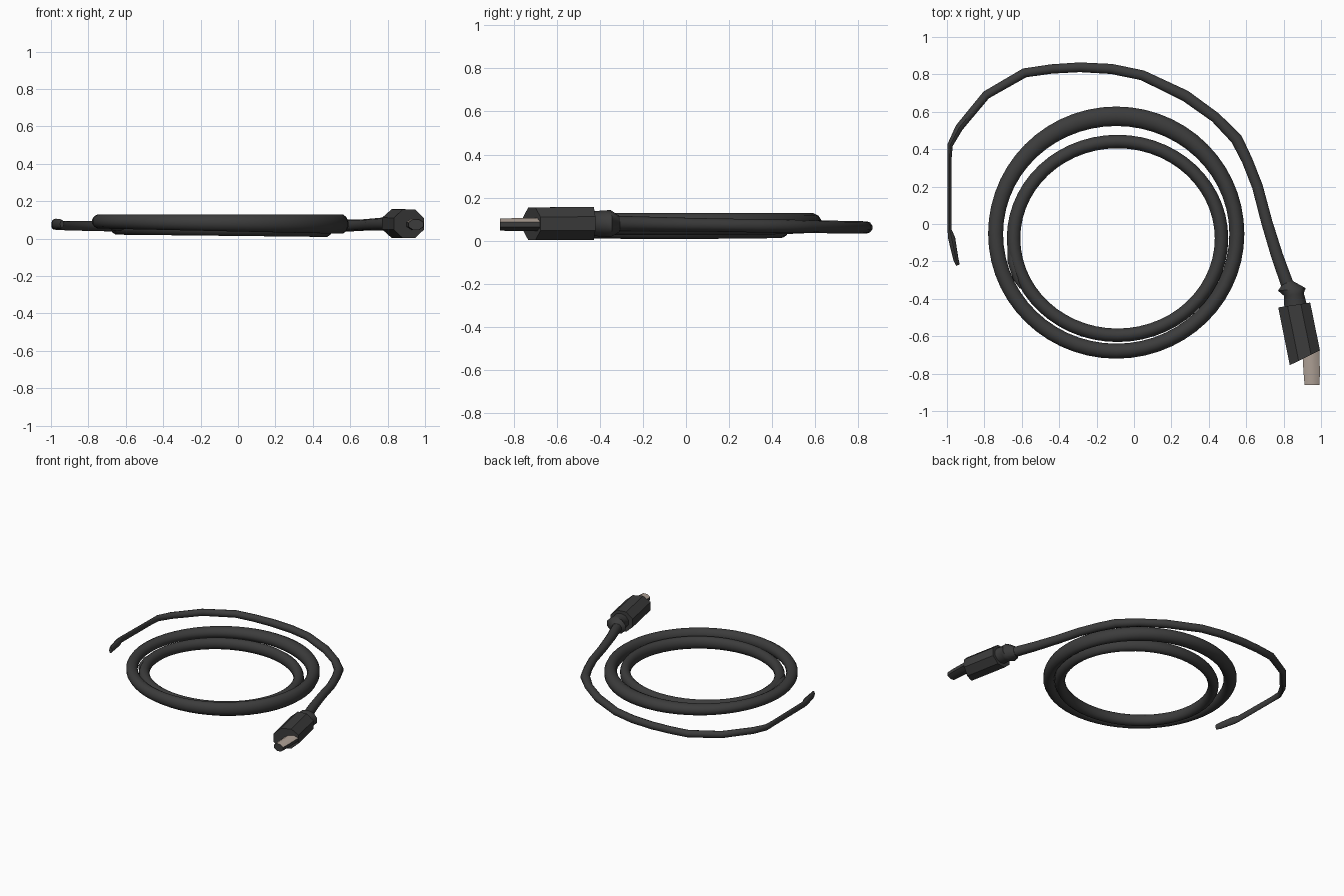
import bpy, bmesh, math
from mathutils import Vector

if "Cube" in bpy.data.objects:
    bpy.data.objects.remove(bpy.data.objects["Cube"])


def material(name, rgb):
    m = bpy.data.materials.new(name)
    m.diffuse_color = (*rgb, 1)
    m.use_nodes = True
    m.node_tree.nodes["Principled BSDF"].inputs["Base Color"].default_value = m.diffuse_color
    return m


BLACK = material("black_rubber", (0.045, 0.045, 0.045))
METAL = material("warm_metal", (0.42, 0.35, 0.30))


def loft(name, sections, sides, closed=False, angle=40):
    """Skin upright oval sections: (centre, horizontal half-width vector, half height)."""
    bm = bmesh.new()
    grow = 1 / math.cos(math.pi / sides)
    rings = []
    for c, w, hz in sections:
        ring = []
        for i in range(sides):
            a = 2 * math.pi * (i + 0.5) / sides
            ring.append(bm.verts.new(c + w * math.cos(a) * grow
                                     + Vector((0, 0, hz * math.sin(a) * grow))))
        rings.append(ring)
    pairs = list(zip(rings, rings[1:]))
    if closed:
        pairs.append((rings[-1], rings[0]))
    else:
        bm.faces.new(rings[0])
        bm.faces.new(rings[-1])
    for a, b in pairs:
        for i in range(sides):
            j = (i + 1) % sides
            bm.faces.new((a[i], a[j], b[j], b[i]))
    bmesh.ops.recalc_face_normals(bm, faces=bm.faces)
    me = bpy.data.meshes.new(name)
    bm.to_mesh(me)
    bm.free()
    me.materials.append(BLACK)
    ob = bpy.data.objects.new(name, me)
    bpy.context.collection.objects.link(ob)
    bpy.ops.object.select_all(action='DESELECT')
    ob.select_set(True)
    bpy.context.view_layer.objects.active = ob
    bpy.ops.object.shade_smooth_by_angle(angle=math.radians(angle))
    return ob


def cable(name, points, sides=10):
    """Tube through points (x, y, z, half width, half height)."""
    pos = [Vector(p[:3]) for p in points]
    secs = []
    for i, p in enumerate(points):
        t = pos[min(i + 1, len(pos) - 1)] - pos[max(i - 1, 0)]
        side = Vector((t.y, -t.x, 0)).normalized()
        secs.append((pos[i], side * p[3], p[4]))
    return loft(name, secs, sides)


def coil(name, cx, cy, rx, ry, shape, steps=56):
    """Closed oval turn; shape(angle) gives half width, bottom and top."""
    secs = []
    for i in range(steps):
        a = 2 * math.pi * i / steps
        hw, lo, hi = shape(a)
        out = Vector((math.cos(a), math.sin(a), 0))
        secs.append((Vector((cx + rx * out.x, cy + ry * out.y, (lo + hi) / 2)),
                     out * hw, (hi - lo) / 2))
    return loft(name, secs, 12, closed=True)


def block(name, rows, sides=8):
    """Connector part from rows of (left xy, right xy, bottom, top)."""
    secs = []
    for l, r, lo, hi in rows:
        l, r = Vector((*l, 0)), Vector((*r, 0))
        secs.append(((l + r) / 2 + Vector((0, 0, (lo + hi) / 2)), (r - l) / 2, (hi - lo) / 2))
    return loft(name, secs, sides)


# Two coiled turns; the outer one is wider at the back and higher at the left
coil("outer_coil", -0.095, -0.052, 0.645, 0.628,
     lambda a: (0.040 + 0.012 * max(0, math.sin(a)) ** 2, 0.040 - 0.014 * math.cos(a), 0.129))
coil("inner_coil", -0.088, -0.077, 0.556, 0.518,
     lambda a: (0.036, 0.015 - 0.006 * math.cos(a), 0.100))

# Overlapping cable end on the inner turn
cable("inner_coil_overlap", [
    (-0.655, -0.10, 0.065, 0.020, 0.025), (-0.650, -0.20, 0.065, 0.026, 0.028),
    (-0.622, -0.29, 0.065, 0.025, 0.026), (-0.600, -0.34, 0.065, 0.012, 0.015)])

# Loose cable from the connector round the back to the left side
cable("loose_cable", [
    (0.865, -0.40, 0.080, 0.035, 0.035), (0.815, -0.31, 0.080, 0.034, 0.034),
    (0.765, -0.17, 0.078, 0.032, 0.032), (0.710, 0.01, 0.075, 0.030, 0.030),
    (0.660, 0.20, 0.072, 0.029, 0.029), (0.605, 0.34, 0.070, 0.029, 0.030),
    (0.548, 0.455, 0.068, 0.032, 0.030), (0.435, 0.570, 0.066, 0.028, 0.028),
    (0.275, 0.685, 0.064, 0.030, 0.028), (0.045, 0.795, 0.063, 0.027, 0.027),
    (-0.12, 0.829, 0.062, 0.027, 0.027), (-0.29, 0.838, 0.062, 0.026, 0.027),
    (-0.44, 0.829, 0.063, 0.025, 0.026), (-0.585, 0.808, 0.064, 0.025, 0.026),
    (-0.790, 0.690, 0.067, 0.023, 0.025), (-0.935, 0.515, 0.070, 0.021, 0.024),
    (-0.984, 0.420, 0.072, 0.015, 0.023), (-0.986, 0.340, 0.073, 0.010, 0.023),
    (-0.986, -0.030, 0.077, 0.011, 0.024), (-0.975, -0.075, 0.078, 0.019, 0.027),
    (-0.952, -0.190, 0.078, 0.014, 0.025), (-0.941, -0.220, 0.078, 0.010, 0.020)])

# Strain relief with a flared collar
block("strain_relief", [
    ((0.795, -0.318), (0.850, -0.305), 0.040, 0.115),
    ((0.770, -0.357), (0.918, -0.343), 0.020, 0.140),
    ((0.803, -0.385), (0.908, -0.370), 0.022, 0.138),
    ((0.803, -0.435), (0.920, -0.415), 0.025, 0.135),
    ((0.810, -0.475), (0.930, -0.455), 0.025, 0.135)], 10)

# Eight-sided connector grip
block("connector_grip", [
    ((0.771, -0.446), (0.942, -0.420), 0.004, 0.157),
    ((0.833, -0.755), (0.994, -0.675), 0.003, 0.155)])

# Plug with a bare metal upper face
plug = block("plug", [
    ((0.900, -0.690), (0.991, -0.660), 0.046, 0.105),
    ((0.907, -0.800), (0.994, -0.800), 0.046, 0.105),
    ((0.912, -0.862), (0.991, -0.862), 0.047, 0.103)])
plug.data.materials.append(METAL)
for f in plug.data.polygons:
    f.material_index = 1 if f.normal.z > 0.4 else 0
